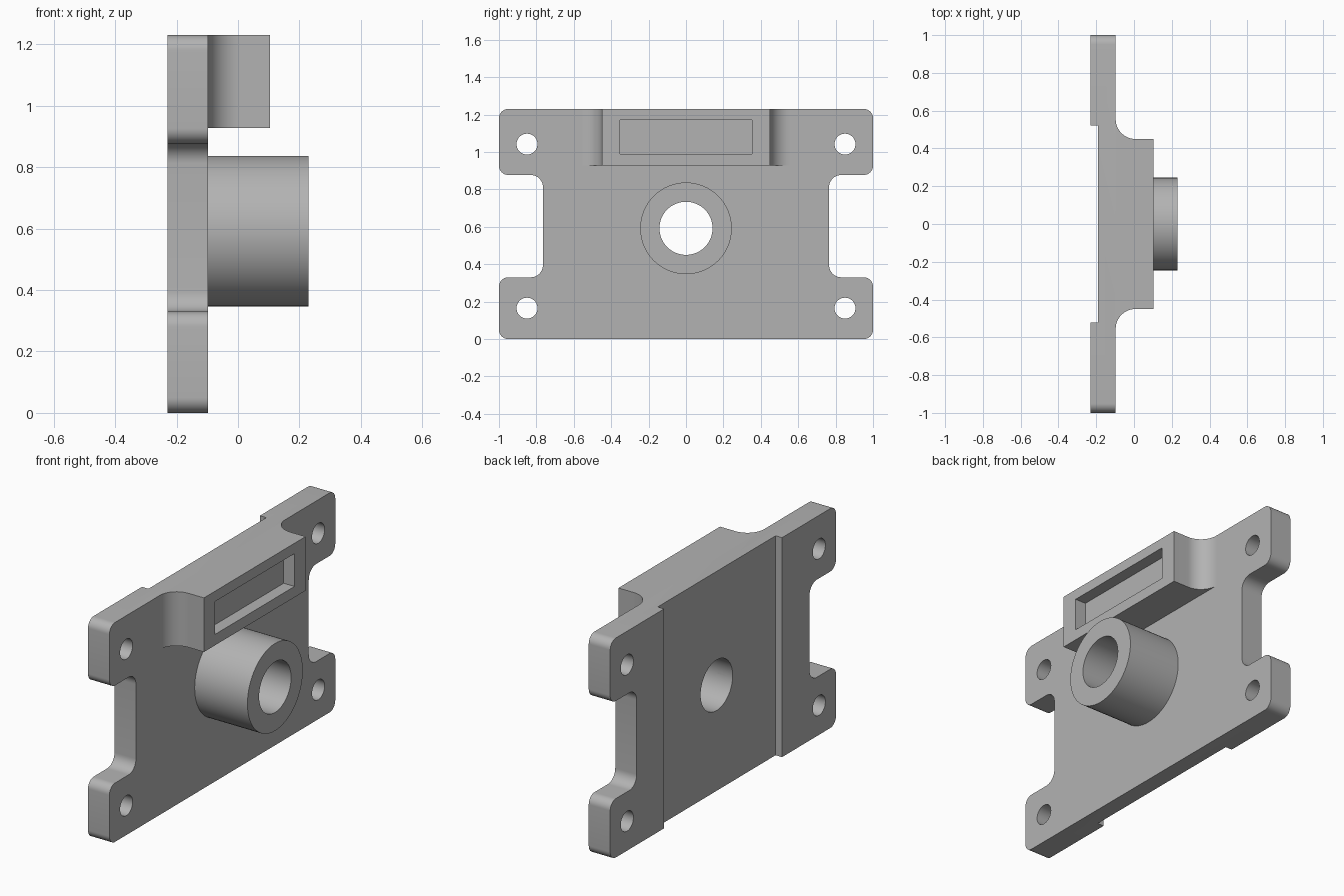
import bpy, bmesh, math
from mathutils import Vector, Matrix

cube = bpy.data.objects.get("Cube")
if cube:
    bpy.data.objects.remove(cube, do_unlink=True)

BACK, FRONT, TOP = -0.23, -0.097, 1.23
BOSS_Z, BOSS_R, BORE_R = 0.592, 0.245, 0.142

metal = bpy.data.materials.new("light_grey")
metal.use_nodes = True
metal.diffuse_color = (0.45, 0.45, 0.45, 1)
metal.node_tree.nodes["Principled BSDF"].inputs["Base Color"].default_value = metal.diffuse_color


def rounded(corners, steps=10):
    """Round each (u, v, radius) corner of a closed outline with a tangent arc."""
    out = []
    for i, (u, v, r) in enumerate(corners):
        p = Vector((u, v))
        if r == 0:
            out.append(p)
            continue
        a = (Vector(corners[i - 1][:2]) - p).normalized()
        b = (Vector(corners[(i + 1) % len(corners)][:2]) - p).normalized()
        for k in range(steps + 1):
            t = k / steps * math.pi / 2
            out.append(p + a * r * (1 - math.sin(t)) + b * r * (1 - math.cos(t)))
    return out


def circle(y, z, r, n):
    return [Vector((y + r * math.cos(2 * math.pi * k / n),
                    z + r * math.sin(2 * math.pi * k / n))) for k in range(n)]


def prism(name, outline, lo, hi, axis="x"):
    """Extrude an outline: (y, z) along x, or (x, y) along z."""
    place = (lambda p: (lo, p.x, p.y)) if axis == "x" else (lambda p: (p.x, p.y, lo))
    step = (hi - lo, 0, 0) if axis == "x" else (0, 0, hi - lo)
    bm = bmesh.new()
    face = bm.faces.new([bm.verts.new(place(p)) for p in outline])
    new = bmesh.ops.extrude_face_region(bm, geom=[face])["geom"]
    bmesh.ops.translate(bm, vec=step, verts=[g for g in new if isinstance(g, bmesh.types.BMVert)])
    bmesh.ops.recalc_face_normals(bm, faces=bm.faces)
    mesh = bpy.data.meshes.new(name)
    bm.to_mesh(mesh)
    bm.free()
    mesh.materials.append(metal)
    obj = bpy.data.objects.new(name, mesh)
    bpy.context.collection.objects.link(obj)
    return obj


def box_outline(y, z0, z1):
    return [Vector(p) for p in ((-y, z0), (y, z0), (y, z1), (-y, z1))]


def finish(obj, cutters=()):
    """Cut the holes, then shade round surfaces smooth."""
    bpy.ops.object.select_all(action="DESELECT")
    bpy.context.view_layer.objects.active = obj
    obj.select_set(True)
    for cutter in cutters:
        mod = obj.modifiers.new("cut", "BOOLEAN")
        mod.operation, mod.solver, mod.object = "DIFFERENCE", "EXACT", cutter
        bpy.ops.object.modifier_apply(modifier=mod.name)
    bpy.ops.object.shade_smooth_by_angle(angle=math.radians(30))
    for cutter in cutters:
        bpy.data.objects.remove(cutter, do_unlink=True)


# Mounting plate: H-shaped outline with rounded corners
half = [(1, 0, 0.05), (1, 0.33, 0.05), (0.765, 0.33, 0.065),
        (0.765, 0.877, 0.065), (1, 0.877, 0.05), (1, TOP, 0.05)]
outline = rounded(half + [(-y, z, r) for y, z, r in reversed(half)])
plate = prism("mounting_plate", outline, BACK, FRONT)

# Screw holes, bore and shallow channel down the back
cutters = [prism("screw_hole_cutter", circle(y, z, 0.056, 40), BACK - 0.1, FRONT + 0.1)
           for y in (-0.85, 0.85) for z in (0.165, 1.042)]
cutters.append(prism("bore_cutter", circle(0, BOSS_Z, BORE_R, 64), BACK - 0.1, FRONT + 0.1))
cutters.append(prism("channel_cutter", box_outline(0.522, -0.1, TOP + 0.1), BACK - 0.1, -0.19))
finish(plate, cutters)

# Round boss with a through bore
boss = prism("boss", circle(0, BOSS_Z, BOSS_R, 64), FRONT, 0.23)
finish(boss, [prism("boss_bore_cutter", circle(0, BOSS_Z, BORE_R, 64), FRONT - 0.1, 0.33)])

# Top block, blended into the plate by a concave fillet on each side
fillet = 0.105
side = rounded([(0.104, 0.45, 0), (FRONT, 0.45, fillet), (FRONT, 0.45 + fillet, 0)], 16)
block = prism("top_block", side + [Vector((p.x, -p.y)) for p in reversed(side)], 0.927, TOP, "z")
finish(block, [prism("pocket_cutter", box_outline(0.352, 0.988, 1.172), 0.037, 0.2)])
